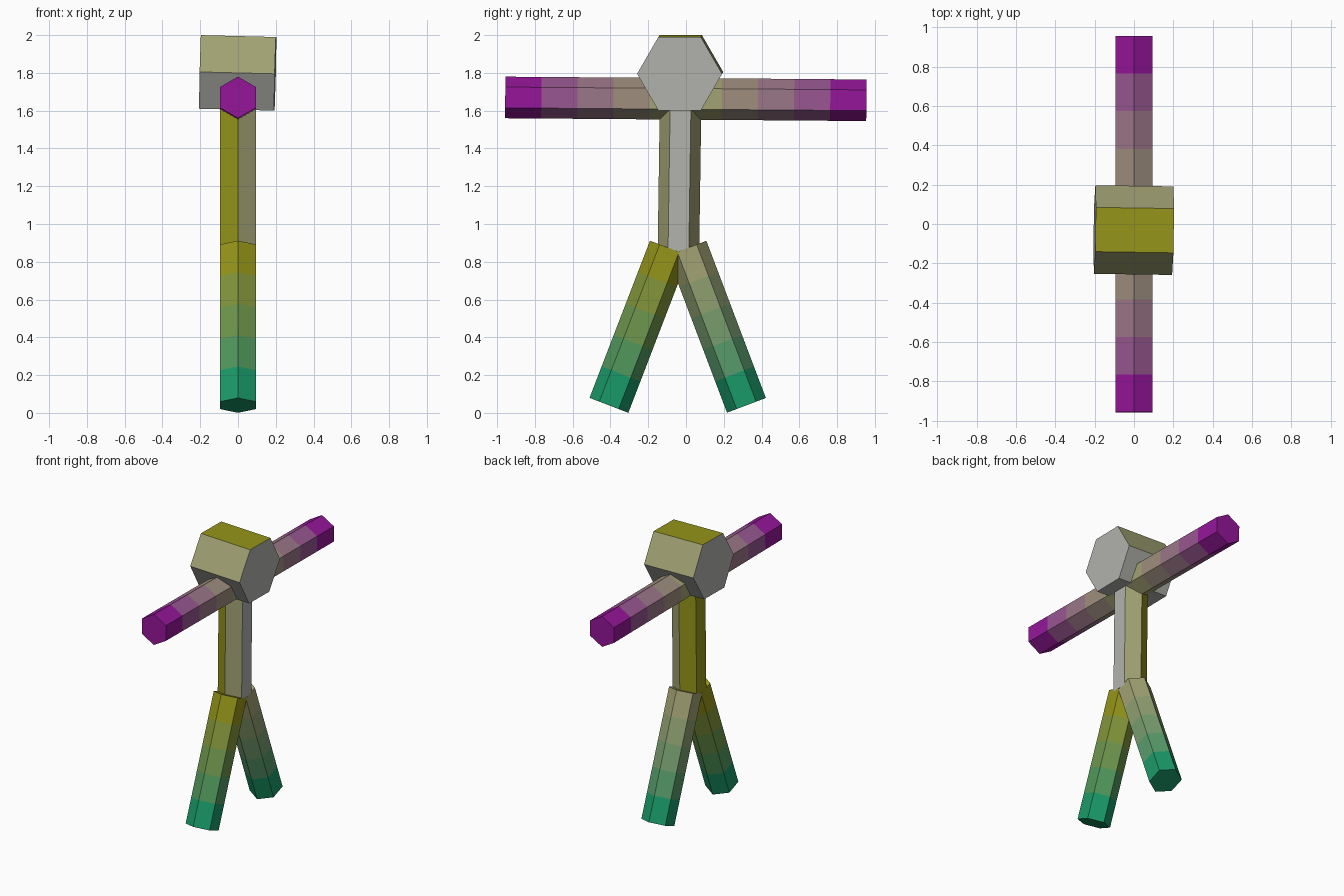
import bpy, bmesh, math
from mathutils import Vector

if "Cube" in bpy.data.objects:
    bpy.data.objects.remove(bpy.data.objects["Cube"])

GOLD = Vector((0.30, 0.30, 0.01))
GREY = Vector((0.45, 0.45, 0.42))
PURPLE = Vector((0.30, 0.008, 0.32))
GREEN = Vector((0.01, 0.32, 0.14))
KHAKI = GOLD.lerp(GREY, 0.4)


def blend(a, b, n):
    return [a.lerp(b, i / (n - 1)) for i in range(n)]


def add_material(obj, color):
    """Reuse one material per colour; return its slot on the object."""
    key = "paint_%.3f_%.3f_%.3f" % tuple(color)
    mat = bpy.data.materials.get(key) or bpy.data.materials.new(key)
    mat.diffuse_color = (*color, 1)
    mat.use_nodes = True
    mat.node_tree.nodes["Principled BSDF"].inputs["Base Color"].default_value = mat.diffuse_color
    slot = obj.data.materials.find(key)
    if slot < 0:
        obj.data.materials.append(mat)
        slot = len(obj.data.materials) - 1
    return slot


def hex_prism(name, start, end, radius, corner, colors):
    """Six-sided bar from start to end, one colour per band, a corner facing `corner`."""
    start, end = Vector(start), Vector(end)
    axis = (end - start).normalized()
    u = Vector(corner)
    u = (u - axis * u.dot(axis)).normalized()
    v = axis.cross(u)
    mesh = bpy.data.meshes.new(name)
    obj = bpy.data.objects.new(name, mesh)
    bpy.context.collection.objects.link(obj)
    slots = [add_material(obj, c) for c in colors]
    bm = bmesh.new()
    rings = []
    for i in range(len(colors) + 1):
        c = start.lerp(end, i / len(colors))
        rings.append([bm.verts.new(c + radius * (u * math.cos(k * math.pi / 3)
                                                 + v * math.sin(k * math.pi / 3)))
                      for k in range(6)])
    for i, slot in enumerate(slots):
        for k in range(6):
            j = (k + 1) % 6
            f = bm.faces.new((rings[i][k], rings[i][j], rings[i + 1][j], rings[i + 1][k]))
            f.material_index = slot
    bm.faces.new(rings[0][::-1]).material_index = slots[0]
    bm.faces.new(rings[-1]).material_index = slots[-1]
    bm.normal_update()
    bm.to_mesh(mesh)
    bm.free()
    return obj


# Head: short wide prism lying along x, slightly tilted, golden on top
head = hex_prism("head", (-0.2, -0.028, 1.805), (0.197, -0.034, 1.795), 0.225, (0, 1, 0), [GREY])
gold, khaki = add_material(head, GOLD), add_material(head, KHAKI)
for p in head.data.polygons:
    if p.normal.z > 0.9:
        p.material_index = gold
    elif p.normal.z > 0.3:
        p.material_index = khaki

# Torso: grey on one side, gold on the other
torso = hex_prism("torso", (0, -0.04, 0.86), (0, -0.028, 1.68), 0.11, (0, 1, 0), [KHAKI])
gold, grey = add_material(torso, GOLD), add_material(torso, GREY)
for p in torso.data.polygons:
    if p.normal.x < -0.3:
        p.material_index = gold
    elif p.normal.x > 0.9:
        p.material_index = grey

# Arms: one bar through the shoulders, fading to purple at both hands
fade = blend(PURPLE, KHAKI, 5)
hex_prism("arms", (0, -0.957, 1.67), (0, 0.955, 1.655), 0.11, (0, 0, 1), fade + fade[::-1])

# Legs: spread front and back, fading to green at the feet
hex_prism("front_leg", (0, -0.408, 0.04), (0, -0.088, 0.872), 0.11, (0, 1, 0), blend(GREEN, GOLD, 5))
hex_prism("back_leg", (0, 0.32, 0.04), (0, 0.005, 0.872), 0.11, (0, 1, 0), blend(GREEN, KHAKI, 5))
